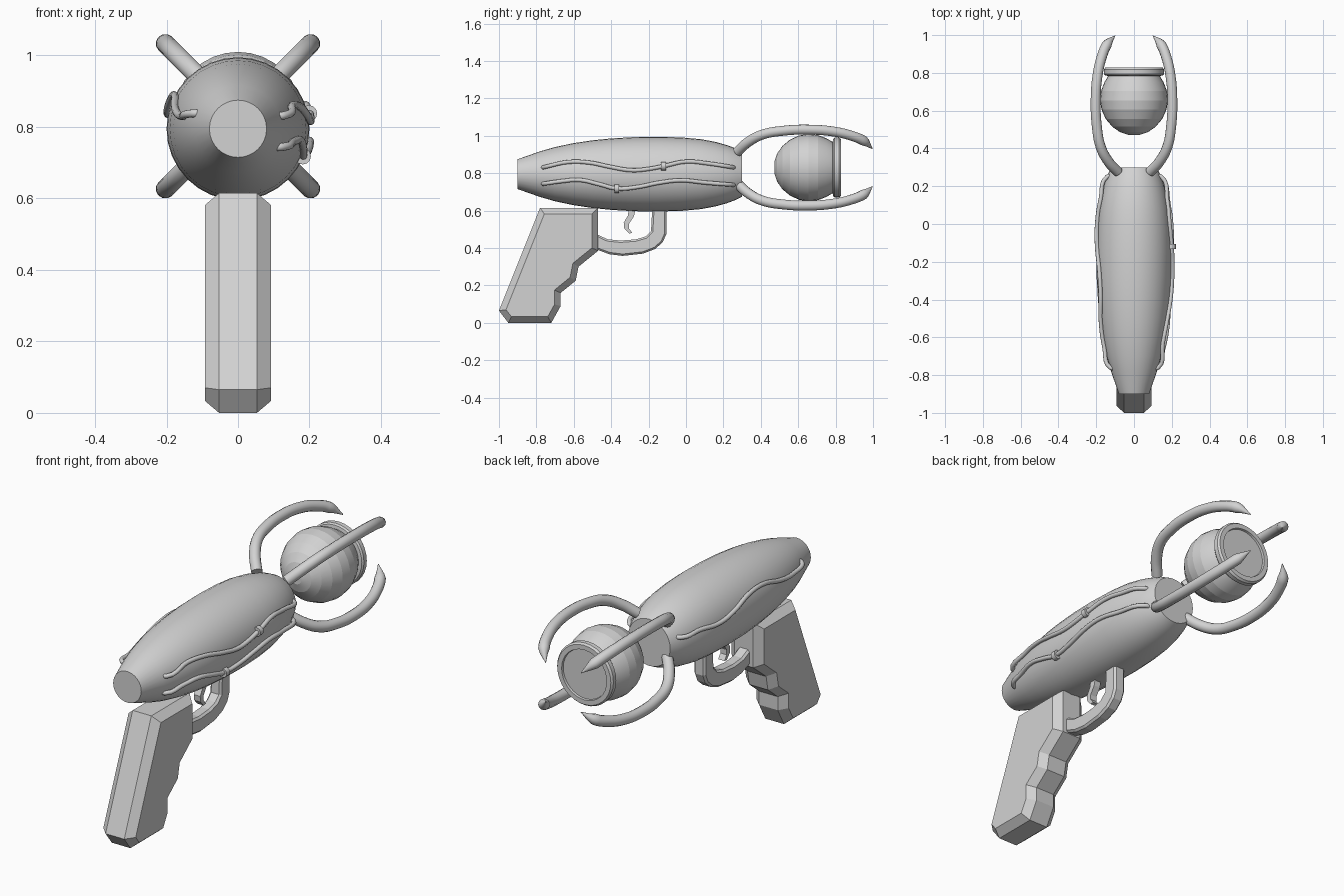
import bpy, bmesh, math
from mathutils import Vector

if "Cube" in bpy.data.objects:
    bpy.data.objects.remove(bpy.data.objects["Cube"])

grey = bpy.data.materials.new("plain grey")
grey.diffuse_color = (0.65, 0.65, 0.65, 1)
grey.use_nodes = True
grey.node_tree.nodes["Principled BSDF"].inputs["Base Color"].default_value = grey.diffuse_color


def finish(obj, angle=None):
    obj.data.materials.clear()
    obj.data.materials.append(grey)
    bpy.ops.object.select_all(action='DESELECT')
    obj.select_set(True)
    bpy.context.view_layer.objects.active = obj
    if angle:
        bpy.ops.object.shade_smooth_by_angle(angle=math.radians(angle))
    return obj


def from_bmesh(name, bm, angle=None):
    bmesh.ops.recalc_face_normals(bm, faces=bm.faces)
    me = bpy.data.meshes.new(name)
    bm.to_mesh(me)
    bm.free()
    obj = bpy.data.objects.new(name, me)
    bpy.context.collection.objects.link(obj)
    return finish(obj, angle)


def lathe(name, profile, z, segs=32, angle=12):
    """Revolve (y, radius) points about a lengthwise axis at height z."""
    bm = bmesh.new()
    rings = []
    for y, r in profile:
        rings.append([bm.verts.new((r * math.cos(2 * math.pi * i / segs), y,
                                    z + r * math.sin(2 * math.pi * i / segs)))
                      for i in range(segs)])
    for a, b in zip(rings, rings[1:]):
        for i in range(segs):
            j = (i + 1) % segs
            bm.faces.new((a[i], a[j], b[j], b[i]))
    bm.faces.new(rings[0])
    bm.faces.new(rings[-1])
    return from_bmesh(name, bm, angle)


def slab(name, outline, half, inset=0, depth=0, angle=None):
    """Extrude a (y, z) outline to x = +-half, with optional chamfered sides."""
    bm = bmesh.new()
    a = [bm.verts.new((-half, y, z)) for y, z in outline]
    b = [bm.verts.new((half, y, z)) for y, z in outline]
    n = len(outline)
    for i in range(n):
        j = (i + 1) % n
        bm.faces.new((a[i], a[j], b[j], b[i]))
    caps = [bm.faces.new(a), bm.faces.new(b)]
    bmesh.ops.recalc_face_normals(bm, faces=bm.faces)
    if inset:
        bmesh.ops.inset_region(bm, faces=caps, thickness=inset, depth=depth,
                               use_even_offset=True)
    return from_bmesh(name, bm, angle)


def tube(name, points, radius, taper_tip=False):
    cu = bpy.data.curves.new(name, 'CURVE')
    cu.dimensions = '3D'
    cu.bevel_depth = radius
    cu.bevel_resolution = 4
    cu.resolution_u = 5
    cu.use_fill_caps = True
    sp = cu.splines.new('BEZIER')
    sp.bezier_points.add(len(points) - 1)
    for bp, p in zip(sp.bezier_points, points):
        bp.co = p
        bp.handle_left_type = bp.handle_right_type = 'AUTO'
    if taper_tip:
        sp.bezier_points[-1].radius = 0.06
    obj = bpy.data.objects.new(name, cu)
    bpy.context.collection.objects.link(obj)
    bpy.ops.object.select_all(action='DESELECT')
    obj.select_set(True)
    bpy.context.view_layer.objects.active = obj
    bpy.ops.object.convert(target='MESH')
    return finish(bpy.context.object, 40)


# Main body
BODY_Z = 0.795
body = [(-.9, .08), (-.78, .122), (-.7, .145), (-.6, .166), (-.5, .181),
        (-.4, .191), (-.28, .198), (-.15, .2), (-.02, .196), (.08, .187),
        (.16, .172), (.22, .155), (.265, .138), (.3, .12)]
lathe("body", body, BODY_Z)


def body_radius(y):
    for (y0, r0), (y1, r1) in zip(body, body[1:]):
        if y0 <= y <= y1:
            return r0 + (r1 - r0) * (y - y0) / (y1 - y0)
    return body[-1][1]


# Orb with rimmed front opening
ORB_Z = 0.83
lathe("orb", [(.472, .03), (.487, .075), (.515, .115), (.555, .149), (.605, .172),
              (.655, .18), (.705, .174), (.75, .157), (.787, .135)], ORB_Z)
lathe("orb_rim", [(.783, .135), (.787, .153), (.795, .16), (.818, .16),
                  (.828, .152), (.828, .128), (.817, .126)], ORB_Z, angle=35)

# Four claws around the orb, (y, diagonal offset)
claw = [(.275, .085), (.33, .135), (.41, .177), (.52, .197), (.65, .203),
        (.78, .194), (.88, .172), (.95, .143), (.997, .1)]
for sx, side in ((1, "right"), (-1, "left")):
    for sz, level in ((1, "upper"), (-1, "lower")):
        tube(f"{level}_{side}_claw",
             [(sx * d, y, ORB_Z + sz * d) for y, d in claw], .027, True)


# Wires lying on the body sides
def on_body(y, z, side, lift=.006):
    r = body_radius(y) + lift
    return Vector((side * math.sqrt(r * r - (z - BODY_Z) ** 2), y, z))


def wire(name, pts, side):
    path = [on_body(y, z, side) for y, z in pts]
    ends = [on_body(y, z, side, -.03) for y, z in (pts[0], pts[-1])]
    tube(name, [ends[0]] + path + [ends[1]], .011)


wire("upper_right_wire", [(-.76, .832), (-.63, .86), (-.52, .857), (-.4, .833), (-.29, .816),
                          (-.2, .823), (-.12, .838), (0, .862), (.12, .852), (.25, .832)], 1)
wire("lower_right_wire", [(-.76, .744), (-.66, .758), (-.57, .764), (-.46, .74), (-.37, .718),
                          (-.26, .726), (-.15, .748), (-.03, .762), (.1, .75), (.25, .738)], 1)
wire("left_wire", [(-.76, .838), (-.65, .83), (-.52, .85), (-.38, .885), (-.25, .885),
                   (-.1, .85), (.02, .835), (.13, .845), (.25, .84)], -1)

# Small clips holding the right wires
for name, y, z in (("upper_wire_clip", -.12, .838), ("lower_wire_clip", -.37, .718)):
    c = on_body(y, z, 1, .004)
    tube(name, [c + Vector((0, -.013, 0)), c + Vector((0, .013, 0))], .023)

# Grip with finger notches and chamfered sides
slab("grip", [(-.78, .615), (-.47, .615), (-.47, .385), (-.575, .30), (-.59, .225),
              (-.67, .16), (-.67, .09), (-.72, 0), (-.95, 0), (-1, .065)],
     .053, .033, .039)

# Trigger guard
slab("trigger_guard", [(-.105, .62), (-.105, .475), (-.125, .43), (-.165, .395), (-.23, .37),
                       (-.34, .358), (-.41, .367), (-.5, .4), (-.5, .485), (-.42, .447),
                       (-.35, .44), (-.27, .446), (-.215, .462), (-.187, .49), (-.18, .62)],
     .022, .01, .01)

# Trigger
slab("trigger", [(-.268, .62), (-.278, .57), (-.305, .53), (-.305, .505), (-.287, .48),
                 (-.305, .478), (-.33, .505), (-.333, .535), (-.31, .575), (-.305, .62)],
     .018)
